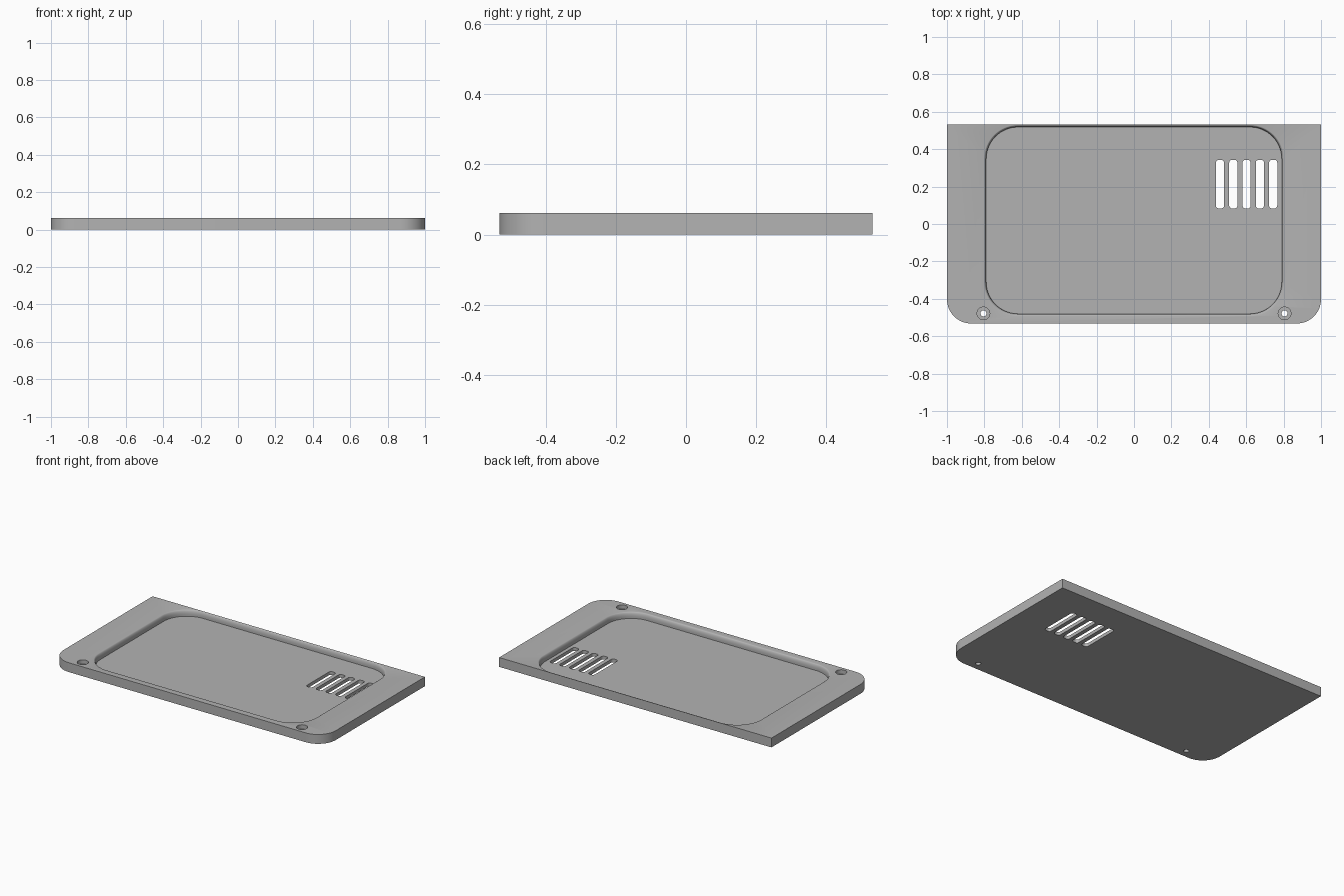
import bpy, bmesh, math

if "Cube" in bpy.data.objects:
    bpy.data.objects.remove(bpy.data.objects["Cube"])

HEIGHT, FLOOR = 0.062, 0.022
HALF_Y = 0.532

grey = bpy.data.materials.new("plain_grey")
grey.use_nodes = True
colour = (0.45, 0.45, 0.45, 1)
grey.diffuse_color = colour
grey.node_tree.nodes["Principled BSDF"].inputs["Base Color"].default_value = colour


def rounded_rect(x0, x1, y0, y1, front_r, back_r, steps=12):
    """Counter-clockwise outline; a zero radius gives a sharp corner."""
    points = []
    corners = [(x1, y1, -1, -1, back_r, 0), (x0, y1, 1, -1, back_r, 90),
               (x0, y0, 1, 1, front_r, 180), (x1, y0, -1, 1, front_r, 270)]
    for x, y, sx, sy, r, start in corners:
        n = steps if r else 0
        for i in range(n + 1):
            a = math.radians(start + (90 * i / n if n else 0))
            points.append((x + sx * r + r * math.cos(a), y + sy * r + r * math.sin(a)))
    return points


def circle(x, y, r, n=32):
    return [(x + r * math.cos(math.tau * i / n), y + r * math.sin(math.tau * i / n))
            for i in range(n)]


def loft(name, sections):
    """Closed solid through (outline, z) sections listed from bottom to top."""
    bm = bmesh.new()
    rings = [[bm.verts.new((x, y, z)) for x, y in pts] for pts, z in sections]
    for low, high in zip(rings, rings[1:]):
        for i in range(len(low)):
            j = (i + 1) % len(low)
            bm.faces.new((low[i], low[j], high[j], high[i]))
    bm.faces.new(rings[0][::-1])
    bm.faces.new(rings[-1])
    mesh = bpy.data.meshes.new(name)
    bm.to_mesh(mesh)
    bm.free()
    mesh.materials.append(grey)
    obj = bpy.data.objects.new(name, mesh)
    bpy.context.collection.objects.link(obj)
    return obj


# Plate with rounded front corners
outline = rounded_rect(-1, 1, -HALF_Y, HALF_Y, 0.13, 0, 16)
plate = loft("cover_plate", [(outline, 0), (outline, HEIGHT)])
cutters = []


# Recess with a rolled rim
def recess_outline(grow):
    r = 0.17 + grow
    return rounded_rect(-0.79 - grow, 0.79 + grow, -0.48 - grow, 0.518 + grow, r, r, 16)


ROLL_W, ROLL_H = 0.012, 0.03
sections = [(recess_outline(0), FLOOR)]
for i in range(9):
    a = math.pi / 2 * i / 8
    sections.append((recess_outline(ROLL_W * (1 - math.cos(a))),
                     HEIGHT - ROLL_H * (1 - math.sin(a))))
sections.append((recess_outline(ROLL_W), HEIGHT + 0.05))
cutters.append(loft("recess_cutter", sections))

# Vent slots through the recess floor
for i in range(5):
    x = 0.46 + 0.071 * i
    slot = rounded_rect(x - 0.022, x + 0.022, 0.083, 0.343, 0.016, 0.016, 6)
    cutters.append(loft("vent_cutter", [(slot, -0.05), (slot, 0.04)]))

# Counterbored screw holes near the front corners
for x in (-0.805, 0.805):
    bore, hole = circle(x, -0.478, 0.034), circle(x, -0.478, 0.016)
    cutters.append(loft("bore_cutter", [(bore, 0.035), (bore, 0.1)]))
    cutters.append(loft("hole_cutter", [(hole, -0.05), (hole, 0.05)]))

bpy.context.view_layer.objects.active = plate
plate.select_set(True)
for cutter in cutters:
    mod = plate.modifiers.new("cut", "BOOLEAN")
    mod.operation = "DIFFERENCE"
    mod.solver = "EXACT"
    mod.object = cutter
    bpy.ops.object.modifier_apply(modifier=mod.name)
    bpy.data.objects.remove(cutter)

bpy.ops.object.select_all(action="DESELECT")
plate.select_set(True)
bpy.ops.object.shade_smooth_by_angle(angle=math.radians(30))
